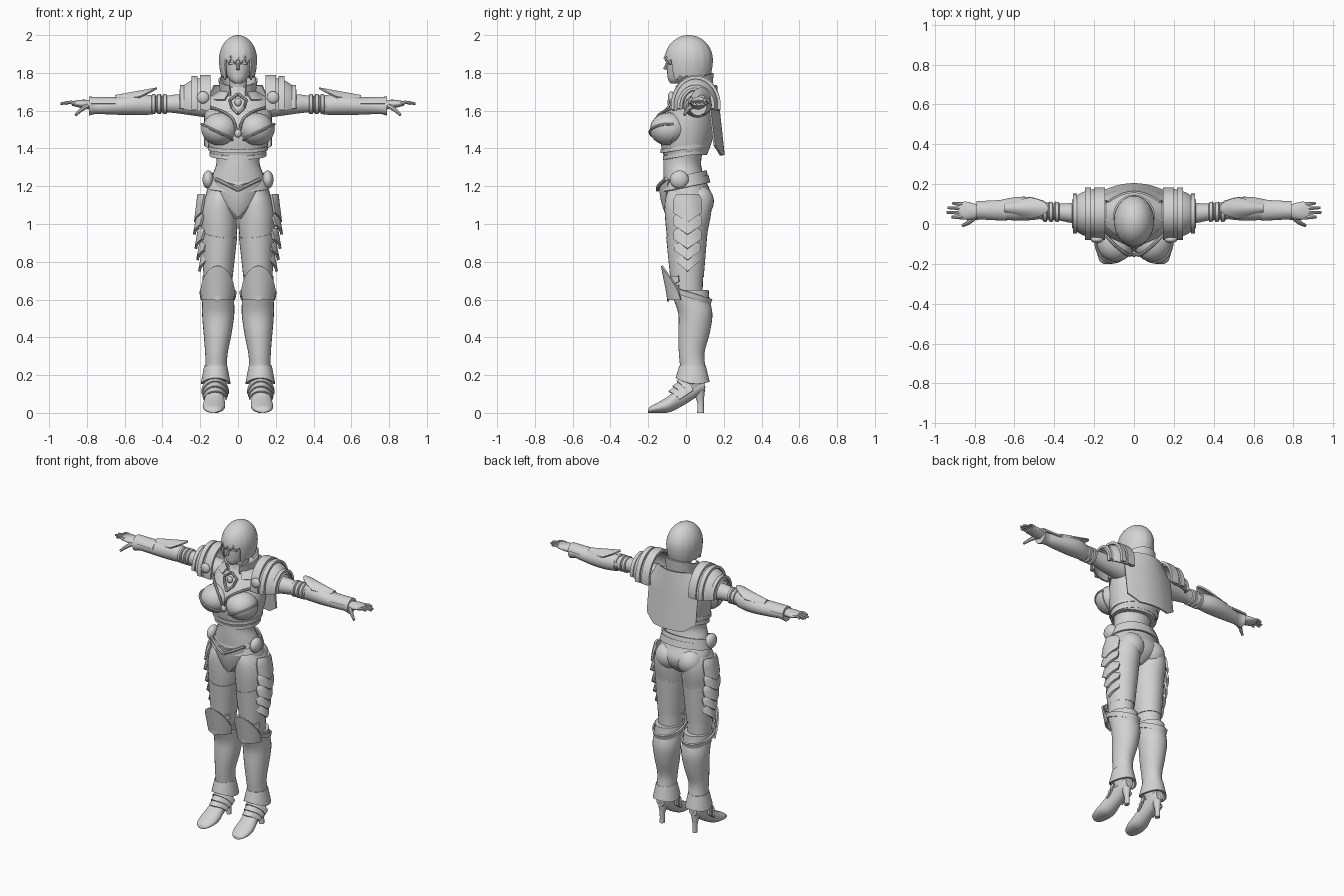
import bpy, bmesh
from math import sin, cos, pi, radians
from mathutils import Vector, Matrix

cube = bpy.data.objects.get("Cube")
if cube:
    bpy.data.objects.remove(cube)

grey = bpy.data.materials.new("light grey")
grey.use_nodes = True
COLOUR = (0.65, 0.65, 0.65, 1)
grey.diffuse_color = COLOUR
grey.node_tree.nodes["Principled BSDF"].inputs["Base Color"].default_value = COLOUR


def finish(name, bm, mirror):
    bmesh.ops.recalc_face_normals(bm, faces=bm.faces)
    me = bpy.data.meshes.new(name)
    bm.to_mesh(me)
    bm.free()
    me.materials.append(grey)
    for p in me.polygons:
        p.use_smooth = True
    me.set_sharp_from_angle(angle=radians(40))
    ob = bpy.data.objects.new(name, me)
    bpy.context.collection.objects.link(ob)
    if mirror:
        ob.modifiers.new("Mirror", 'MIRROR').use_mirror_merge = False
    return ob


def spline(rows, steps):
    """Smooth interpolation through the rows."""
    rows = [Vector(r) for r in rows]
    out = []
    for i in range(len(rows) - 1):
        a, b, c, d = rows[max(i - 1, 0)], rows[i], rows[i + 1], rows[min(i + 2, len(rows) - 1)]
        for k in range(steps):
            t = k / steps
            out.append(b + (c - a) * (t / 2) + (a * 2 - b * 5 + c * 4 - d) * (t * t / 2)
                       + (b * 3 - a - c * 3 + d) * (t ** 3 / 2))
    return out + [rows[-1]]


def loft(name, rows, axis="z", mirror=False, n=28, steps=4):
    """Rows: position on axis, two centre coordinates, two radii."""
    bm = bmesh.new()
    rings = []
    for p, c1, c2, r1, r2 in spline(rows, steps):
        ring = []
        for k in range(n):
            u, v = c1 + r1 * cos(2 * pi * k / n), c2 + r2 * sin(2 * pi * k / n)
            co = {"z": (u, v, p), "x": (p, u, v), "y": (u, p, v)}[axis]
            ring.append(bm.verts.new(co))
        rings.append(ring)
    for a, b in zip(rings, rings[1:]):
        for k in range(n):
            bm.faces.new((a[k], a[k - 1], b[k - 1], b[k]))
    bm.faces.new(rings[0])
    bm.faces.new(rings[-1])
    return finish(name, bm, mirror)


def shell(name, f, a0, a1, mirror=False, nu=24, nv=8, thick=0.01):
    """Thick sheet through f(a, t), a from a0 to a1 and t from 0 to 1."""
    bm = bmesh.new()
    g = [[bm.verts.new(f(a0 + (a1 - a0) * i / nu, j / nv)) for j in range(nv + 1)]
         for i in range(nu + 1)]
    for i in range(nu):
        for j in range(nv):
            bm.faces.new((g[i][j], g[i + 1][j], g[i + 1][j + 1], g[i][j + 1]))
    bmesh.ops.remove_doubles(bm, verts=bm.verts, dist=1e-5)
    bmesh.ops.recalc_face_normals(bm, faces=bm.faces)
    bmesh.ops.solidify(bm, geom=bm.faces[:], thickness=thick)
    return finish(name, bm, mirror)


def ball(name, c, r, mirror=False):
    bm = bmesh.new()
    m = Matrix.Translation(c) @ Matrix.Diagonal((*r, 1))
    bmesh.ops.create_uvsphere(bm, u_segments=24, v_segments=14, radius=1, matrix=m)
    return finish(name, bm, mirror)


def rod(name, pts, r, mirror=False, steps=4, n=8, taper=1.0):
    """Round bar along a path."""
    path = spline(pts, steps)
    bm = bmesh.new()
    rings = []
    for i, p in enumerate(path):
        d = path[min(i + 1, len(path) - 1)] - path[max(i - 1, 0)]
        q = d.to_track_quat('Z', 'Y')
        s = r * (1 + (taper - 1) * i / (len(path) - 1))
        rings.append([bm.verts.new(p + q @ Vector((s * cos(2 * pi * k / n), s * sin(2 * pi * k / n), 0)))
                      for k in range(n)])
    for a, b in zip(rings, rings[1:]):
        for k in range(n):
            bm.faces.new((a[k], a[k - 1], b[k - 1], b[k]))
    bm.faces.new(rings[0])
    bm.faces.new(rings[-1])
    return finish(name, bm, mirror)


def around(cx, cy, rx, ry, a, z):
    """Point on an ellipse; angle zero faces the front."""
    return (cx + rx * sin(a), cy - ry * cos(a), z)


# Head and face
loft("head", [(1.743, 0, -.06, .018, .02), (1.765, 0, -.04, .046, .055), (1.81, 0, -.01, .07, .09),
              (1.87, 0, .01, .085, .11), (1.93, 0, .015, .075, .1), (1.975, 0, .015, .03, .04)])
rod("nose", [(0, -.095, 1.86), (0, -.108, 1.83), (0, -.112, 1.818)], .007, taper=1.4)
ball("lips", (0, -.088, 1.788), (.02, .009, .007))
ball("eye", (.032, -.086, 1.85), (.017, .009, .007), True)
loft("neck", [(1.64, 0, .05, .06, .055), (1.7, 0, .035, .05, .05), (1.79, 0, .02, .048, .05)])


# Hair with a jagged fringe and long side locks
def hair(a, t):
    d = abs(a)
    jag = abs((d * 2.7) % 1 - .5)
    if d < .75:
        low = 1.835 + .09 * jag
    elif d < 1.15:
        low = 1.76 + .05 * jag
    else:
        low = 1.775 + .02 * jag
    groove = 1 + .02 * jag * min(1, t * 2)
    if t < .5:
        r, z = sin(t * pi), 1.87 + .13 * cos(t * pi)
    else:
        k = 2 * t - 1
        r, z = 1 - .12 * k * k, 1.87 + (low - 1.87) * k
    return around(0, .015, .1 * r * groove, .127 * r * groove, a, z)


shell("hair", hair, -pi, pi, nu=120, nv=20, thick=.008)

# Torso, pelvis and breastplate
loft("waist", [(1.03, 0, 0, .035, .07), (1.08, 0, .01, .12, .115), (1.14, 0, .012, .168, .13),
               (1.2, 0, 0, .158, .118), (1.27, 0, -.015, .132, .105), (1.33, 0, -.02, .114, .1),
               (1.42, 0, -.01, .13, .105)])
loft("cuirass", [(1.365, 0, -.005, .145, .115), (1.42, 0, 0, .158, .132), (1.5, 0, .008, .172, .145),
                 (1.58, 0, .025, .178, .13), (1.65, 0, .045, .17, .105), (1.69, 0, .052, .12, .085),
                 (1.725, 0, .045, .07, .07)], n=40)
for i, (z, rx, ry) in enumerate(((1.375, .15, .12), (1.41, .16, .133))):
    shell(f"cuirass_rim_{i + 1}", lambda a, t: around(0, -.003, rx, ry, a, z - .015 + .02 * t - .02 * cos(a)),
          -pi, pi, nu=48, nv=2)
ball("breast", (.093, -.09, 1.505), (.096, .1, .085), True)


def cup(a, t):
    lat = radians(-75 + t * (60 + 30 * sin(a)))
    return (.095 + .1 * cos(lat) * sin(a), -.09 - .104 * cos(lat) * cos(a), 1.505 + .09 * sin(lat))


shell("breast_cup", cup, -1.3, 1.8, True)
rod("breast_trim", [cup(-1.3 + i * .31, 1) for i in range(11)], .007, True)
rod("neckline", [(.01, -.15, 1.5), (.03, -.155, 1.56), (.09, -.11, 1.6), (.16, -.04, 1.62)], .008, True)
ball("breast_gem", (0, -.15, 1.48), (.018, .015, .022))
rod("chest_emblem", [(0, -.07, 1.69), (.045, -.075, 1.655), (.03, -.095, 1.615), (0, -.12, 1.585)], .009, True, steps=1)
ball("emblem_gem", (0, -.085, 1.645), (.018, .014, .022))

# Collar and back plate
shell("collar", lambda a, t: around(0, .04, .082 + .012 * t, .085 + .012 * t, a,
                                    1.68 + t * (.085 - .035 * cos(a))), .45, 2 * pi - .45, nu=36)
shell("collar_base", lambda a, t: around(0, .045, .15 - .06 * t, .125 - .03 * t, a, 1.66 + .05 * t),
      .5, 2 * pi - .5, nu=36)
shell("back_plate", lambda u, t: (u * (.13 + .05 * min(1, t * 3)), .165 + .04 * t - .05 * u * u,
                                  1.735 - .37 * t + .05 * t * max(0, abs(u) - .6) / .4), -1, 1, nu=20, nv=12)


# Shoulder guards
def dome(a, t):
    r = (1 - (.1 + .85 * t) ** 3 * .5)
    return (.16 + .15 * t, .052 + .125 * r * sin(a), 1.625 + .15 * r * cos(a))


shell("shoulder_guard", dome, -1.75, 1.75, True, nu=32, nv=12)
for i, (x, w, ry, rz) in enumerate(((.145, .055, .132, .165), (.215, .03, .132, .158), (.285, .022, .1, .112))):
    shell(f"shoulder_band_{i + 1}", lambda a, t: (x + w * t, .052 + ry * sin(a), 1.625 + rz * cos(a)),
          -1.7, 1.7, True, nu=32, nv=2, thick=.016)
ball("shoulder_boss", (.185, -.078, 1.67), (.032, .018, .032), True)

# Arms, from shoulder to cuff
loft("upper_arm", [(.14, .055, 1.62, .07, .06), (.3, .055, 1.635, .052, .052), (.38, .06, 1.635, .042, .044),
                   (.47, .068, 1.635, .045, .045)], "x", True)
for i in range(3):
    x = .375 + .03 * i
    loft(f"arm_band_{i + 1}", [(x, .06, 1.635, .043, .045), (x + .004, .06, 1.635, .05, .052),
                               (x + .02, .062, 1.635, .05, .052), (x + .024, .062, 1.635, .043, .045)],
         "x", True, steps=1)
loft("forearm", [(.45, .072, 1.63, .044, .05), (.52, .077, 1.632, .058, .056), (.6, .076, 1.628, .058, .051),
                 (.7, .07, 1.622, .044, .041), (.75, .066, 1.62, .037, .037), (.79, .064, 1.622, .046, .048)], "x", True)
shell("elbow_guard", lambda a, t: (.65 - .22 * t * (1 - .35 * a * a), .08 + (.03 + .03 * t) * sin(a),
                                   1.635 + (.048 + .04 * t) * cos(a)), -1.1, 1.1, True)
shell("wrist_guard", lambda a, t: (.64 + .15 * t, .069 + (.055 - .008 * t) * sin(a), 1.624 + (.047 + .003 * t) * cos(a)),
      -1.3, 1.3, True, thick=.006)

# Hands
loft("palm", [(.77, .062, 1.63, .03, .026), (.82, .065, 1.635, .043, .023), (.85, .067, 1.637, .045, .018),
              (.88, .067, 1.638, .04, .012)], "x", True)
for i, tip in enumerate((.915, .94, .935, .91)):
    y = .033 + .022 * i
    rod(f"finger_{i + 1}", [(.86, y, 1.638), (.89, y * 1.03, 1.644), (tip, y * 1.06, 1.637)], .011, True, taper=.6)
rod("thumb", [(.8, .035, 1.625), (.83, .008, 1.605), (.86, -.008, 1.577)], .015, True, taper=.5)

# Belt and front guard
for i, (lift, r) in enumerate(((0, .004), (.025, -.006))):
    shell(f"belt_{i + 1}", lambda a, t: around(0, -.003, .168 + r - .01 * t, .128 + r - .01 * t, a,
                                               1.195 + lift - .025 * cos(a) + .04 * t), -pi, pi, nu=48, nv=3)
ball("belt_boss", (.158, -.035, 1.235), (.03, .05, .048), True)
shell("front_guard", lambda u, t: (u * .125 * (1 - t) ** .7, -.142 + .05 * u * u * (1 - t) + .04 * t * t,
                                   1.205 + .03 * abs(u) * (1 - t) - .17 * t), -1, 1, nu=16)
rod("front_guard_trim", [(0, -.15, 1.18), (.05, -.143, 1.205), (.12, -.105, 1.24)], .01, True)

# Legs
ball("buttock", (.078, .065, 1.12), (.085, .083, .085), True)
loft("thigh", [(.6, .105, .01, .07, .078), (.72, .107, .005, .074, .085), (.82, .105, .005, .08, .093),
               (.95, .1, .005, .094, .108), (1.05, .1, .01, .098, .122), (1.13, .095, .012, .085, .122),
               (1.2, .08, .005, .06, .09)], mirror=True)
shell("stocking", lambda a, t: around(.105 - .004 * t, .005, .077 + .02 * t, .089 + .021 * t, a,
                                      .72 + t * (.23 - .02 * cos(a) + .015 * sin(a))), -pi, pi, True, nu=32, thick=.006)
loft("boot_shaft", [(.13, .12, .03, .045, .055), (.2, .118, .04, .06, .072), (.25, .116, .035, .057, .067),
                    (.32, .114, .03, .06, .068), (.42, .108, .042, .074, .083), (.52, .105, .05, .085, .09),
                    (.6, .105, .03, .084, .095), (.65, .106, .02, .083, .1)], mirror=True)
shell("boot_top", lambda a, t: around(.106, .02, .083 + .006 * t, .1 + .01 * t, a, .61 + .03 * t + .035 * cos(a)),
      -pi, pi, True, nu=32, nv=2)
shell("boot_flare", lambda a, t: around(.118, .035, .061 + .018 * t, .07 + .02 * t, a,
                                        .25 - t * (.075 - .01 * cos(a) + .02 * sin(a) ** 2)), -pi, pi, True, nu=32)

# Knee guards: a tall pointed plate with two chevrons
shell("knee_guard", lambda a, t: around(.108, .01, .082 + .008 * t, .098 + .035 * t, a,
                                        .6 + t * (.18 - .09 * a * a)), -1.2, 1.2, True)
for i in range(2):
    shell(f"knee_chevron_{i + 1}", lambda a, t: around(.108, .012, .089, .112 + .006 * t, a,
                                                       .59 + .05 * i + .05 * abs(a) + t * (.075 - .04 * abs(a))),
          -1.1, 1.1, True, nu=20, nv=4)

# Overlapping hip scales
for i, (z, x, w, h) in enumerate(((1.16, .215, .078, .15), (1.055, .22, .078, .11), (.98, .212, .075, .11),
                                  (.91, .203, .07, .1), (.85, .193, .06, .1))):
    shell(f"hip_scale_{i + 1}", lambda u, t: (x - .035 * u * u + .018 * t, .008 + u * w * (.75 + .25 * min(1, 3 * t)),
                                              z - h * t + .05 * abs(u) * t), -1, 1, True, nu=16, thick=.014)

# High heeled shoes
loft("shoe", [(-.2, .13, .01, .022, .01), (-.185, .13, .018, .043, .018), (-.14, .128, .03, .058, .03),
              (-.09, .126, .047, .058, .044), (-.04, .123, .08, .05, .055), (.02, .12, .115, .045, .055),
              (.07, .12, .14, .04, .045), (.1, .12, .145, .028, .03)], "y", True)
loft("heel", [(0, .12, .077, .015, .018), (.05, .12, .077, .015, .017), (.09, .12, .072, .022, .025),
              (.14, .12, .065, .036, .038)], mirror=True)
for i in range(3):
    shell(f"instep_band_{i + 1}", lambda a, t: (.121 + (.074 - .005 * i) * sin(a),
                                                -.02 - .022 * i - .03 * t + .06 * sin(a) ** 2,
                                                .105 - .012 * i - .02 * t + (.085 - .015 * i) * cos(a)),
          -1.4, 1.4, True, nu=20, nv=3, thick=.008)
